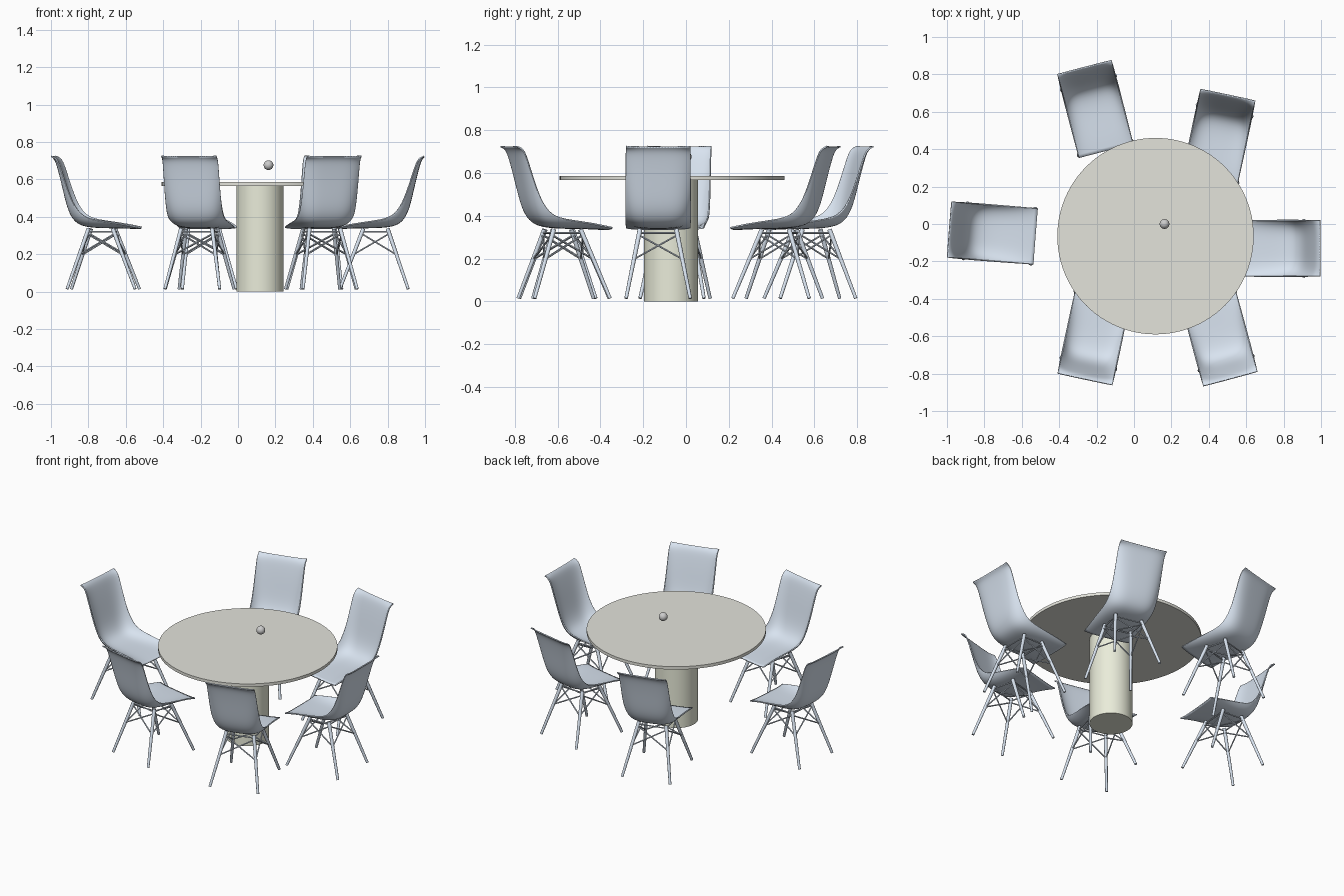
import bpy, bmesh
from math import radians
from mathutils import Matrix, Vector

if "Cube" in bpy.data.objects:
    bpy.data.objects.remove(bpy.data.objects["Cube"])


def material(name, rgb):
    m = bpy.data.materials.new(name)
    m.diffuse_color = (*rgb, 1)
    m.use_nodes = True
    m.node_tree.nodes["Principled BSDF"].inputs["Base Color"].default_value = m.diffuse_color
    return m


BLUE = material("chair_blue", (0.69, 0.77, 0.87))
STONE = material("top_stone", (0.77, 0.77, 0.71))
CREAM = material("column_cream", (0.82, 0.84, 0.70))


def finish(bm, name, mat=None, matrix=Matrix(), smooth=35):
    bmesh.ops.recalc_face_normals(bm, faces=bm.faces)
    me = bpy.data.meshes.new(name)
    bm.to_mesh(me)
    bm.free()
    ob = bpy.data.objects.new(name, me)
    bpy.context.collection.objects.link(ob)
    if mat:
        me.materials.append(mat)
    ob.matrix_world = matrix
    bpy.ops.object.select_all(action='DESELECT')
    ob.select_set(True)
    bpy.context.view_layer.objects.active = ob
    bpy.ops.object.shade_smooth_by_angle(angle=radians(smooth))
    return ob


def rod(bm, a, b, r1, r2, sides=12):
    a, b = Vector(a), Vector(b)
    d = b - a
    m = Matrix.Translation((a + b) / 2) @ d.to_track_quat('Z', 'Y').to_matrix().to_4x4()
    bmesh.ops.create_cone(bm, cap_ends=True, segments=sides, radius1=r1, radius2=r2,
                          depth=d.length, matrix=m)


# Chair profiles as (forward, height): centre line and raised side edge
CENTRE = [(0.0, 0.722), (0.016, 0.705), (0.03, 0.66), (0.05, 0.58), (0.07, 0.49), (0.09, 0.42),
          (0.125, 0.365), (0.19, 0.345), (0.29, 0.342), (0.39, 0.341), (0.462, 0.337)]
EDGE = [(0.0, 0.724), (0.03, 0.712), (0.048, 0.67), (0.075, 0.585), (0.103, 0.505), (0.13, 0.45),
        (0.165, 0.407), (0.215, 0.386), (0.30, 0.374), (0.39, 0.36), (0.462, 0.344)]
COLUMNS = [-1, -0.94, -0.8, -0.55, -0.2, 0.2, 0.55, 0.8, 0.94, 1]


def seat_shell(matrix):
    bm = bmesh.new()
    rows = []
    for c, e in zip(CENTRE, EDGE):
        row = []
        for a in COLUMNS:
            w = abs(a) ** 5
            row.append(bm.verts.new((c[0] + (e[0] - c[0]) * w, a * 0.15, c[1] + (e[1] - c[1]) * w)))
        rows.append(row)
    for r, s in zip(rows, rows[1:]):
        for i in range(len(r) - 1):
            bm.faces.new((r[i], r[i + 1], s[i + 1], s[i]))
    ob = finish(bm, "seat_shell", BLUE, matrix, 60)
    sub = ob.modifiers.new("smooth", 'SUBSURF')
    sub.levels = sub.render_levels = 2
    sub.boundary_smooth = 'PRESERVE_CORNERS'
    sol = ob.modifiers.new("thickness", 'SOLIDIFY')
    sol.thickness, sol.offset = 0.007, 0


def chair_base(matrix):
    # Four splayed legs, each stored as (foot, top)
    legs = []
    for fu, tu, sides in ((0.085, 0.195, (-1, 1)), (0.45, 0.325, (1, -1))):
        for s in sides:
            legs.append((Vector((fu, s * 0.15, 0.014)), Vector((tu, s * 0.085, 0.336))))
    bm = bmesh.new()
    for foot, top in legs:
        rod(bm, foot, top, 0.008, 0.011)
    finish(bm, "chair_legs", BLUE, matrix)
    # Crossed wire braces on all four sides and a mounting frame under the seat
    bm = bmesh.new()
    for i in range(4):
        p, q = legs[i], legs[(i + 1) % 4]
        rod(bm, p[0].lerp(p[1], 0.57), q[0].lerp(q[1], 0.92), 0.004, 0.004, 8)
        rod(bm, q[0].lerp(q[1], 0.57), p[0].lerp(p[1], 0.92), 0.004, 0.004, 8)
        rod(bm, p[0].lerp(p[1], 0.95), q[0].lerp(q[1], 0.95), 0.004, 0.004, 8)
    finish(bm, "chair_braces", BLUE, matrix)


# Six chairs: middle of the back's top edge and facing angle
for x, y, angle in ((-0.987, -0.03, -4.5), (0.995, -0.13, 180), (-0.265, 0.838, -75.5),
                    (0.502, 0.69, -102), (-0.262, -0.83, 78), (0.515, -0.828, 105)):
    place = Matrix.Translation((x, y, 0)) @ Matrix.Rotation(radians(angle), 4, 'Z')
    seat_shell(place)
    chair_base(place)

# Round table
bm = bmesh.new()
rod(bm, (0.115, -0.065, 0.566), (0.115, -0.065, 0.585), 0.525, 0.525, 96)
finish(bm, "table_top", STONE)
bm = bmesh.new()
rod(bm, (0.117, -0.07, 0), (0.117, -0.07, 0.57), 0.126, 0.126, 64)
finish(bm, "table_column", CREAM)

# Small ball floating above the table
bm = bmesh.new()
bmesh.ops.create_uvsphere(bm, u_segments=32, v_segments=16, radius=0.026,
                          matrix=Matrix.Translation((0.163, 0, 0.676)))
finish(bm, "ball")
